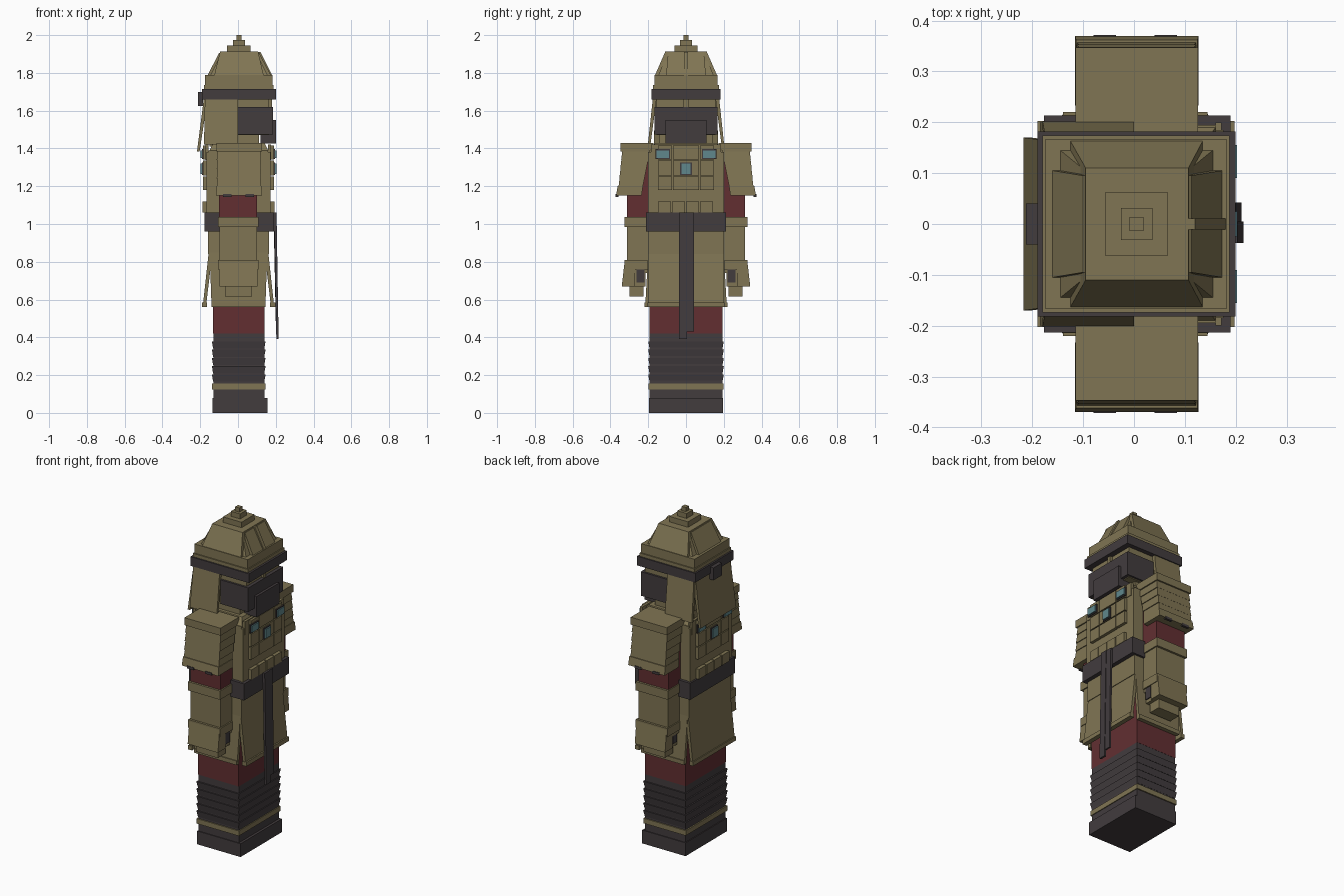
import bpy


def material(name, rgb):
    m = bpy.data.materials.new(name)
    m.diffuse_color = (*rgb, 1)
    return m


TAN = material("khaki cloth", (0.216, 0.178, 0.087))
DARK = material("dark leather", (0.054, 0.045, 0.048))
RED = material("dark red cloth", (0.122, 0.028, 0.031))
TEAL = material("teal glass", (0.117, 0.242, 0.262))


def taper(name, mat, z0, low, z1, high):
    """Six-sided block between two rectangles (x0, x1, y0, y1) at two heights."""
    verts = []
    for z, (x0, x1, y0, y1) in ((z0, low), (z1, high)):
        y0, y1 = min(y0, y1), max(y0, y1)
        verts += [(x0, y0, z), (x1, y0, z), (x1, y1, z), (x0, y1, z)]
    faces = [(3, 2, 1, 0), (4, 5, 6, 7)]
    faces += [(i, (i + 1) % 4, (i + 1) % 4 + 4, i + 4) for i in range(4)]
    me = bpy.data.meshes.new(name)
    me.from_pydata(verts, [], faces)
    me.materials.append(mat)
    ob = bpy.data.objects.new(name, me)
    bpy.context.collection.objects.link(ob)
    return ob


def box(name, mat, x0, x1, y0, y1, z0, z1):
    return taper(name, mat, z0, (x0, x1, y0, y1), z1, (x0, x1, y0, y1))


# Boots, wrapped shins and trousers
box("boot_sole", DARK, -0.135, 0.155, -0.197, 0.197, 0, 0.08)
box("boot", DARK, -0.13, 0.14, -0.192, 0.192, 0.08, 0.42)
box("boot_strap", TAN, -0.138, 0.145, -0.199, 0.199, 0.125, 0.155)
for i in range(5):
    z = 0.165 + i * 0.044
    taper("shin_wrap", DARK, z, (-0.132, 0.139, -0.193, 0.193),
          z + 0.038, (-0.138, 0.146, -0.2, 0.2))
box("trousers", RED, -0.133, 0.14, -0.193, 0.193, 0.42, 0.85)

# Coat skirt: hip block and four flared panels
box("coat_hips", TAN, -0.16, 0.165, -0.2, 0.2, 0.84, 0.97)
taper("skirt_front", TAN, 0.56, (0.175, 0.192, -0.2, 0.2), 0.85, (0.14, 0.16, -0.2, 0.2))
taper("skirt_back", TAN, 0.56, (-0.187, -0.17, -0.2, 0.2), 0.85, (-0.155, -0.135, -0.2, 0.2))
box("skirt_front_hem", TAN, 0.17, 0.198, -0.203, 0.203, 0.56, 0.585)
box("skirt_back_hem", TAN, -0.19, -0.165, -0.203, 0.203, 0.56, 0.585)
for s in (-1, 1):
    taper("skirt_side", TAN, 0.56, (-0.14, 0.145, s * 0.198, s * 0.216),
          0.85, (-0.15, 0.155, s * 0.18, s * 0.2))
    box("skirt_side_hem", TAN, -0.14, 0.145, s * 0.196, s * 0.22, 0.56, 0.585)

# Torso, belt and hanging strap
box("torso", TAN, -0.155, 0.16, -0.195, 0.195, 0.95, 1.39)
taper("collar", TAN, 1.39, (-0.15, 0.16, -0.19, 0.19), 1.43, (-0.13, 0.14, -0.16, 0.16))
box("belt", DARK, -0.177, 0.19, -0.213, 0.213, 0.96, 1.06)
taper("hanging_strap_long", DARK, 0.39, (0.203, 0.215, -0.037, 0.005),
      1.06, (0.19, 0.204, -0.037, 0.005))
taper("hanging_strap_short", DARK, 0.43, (0.201, 0.211, 0.005, 0.042),
      1.06, (0.188, 0.201, 0.005, 0.042))

# Vest with pouch grid on both faces (d = +1 front, -1 back)
for d, base in ((1, 0.16), (-1, -0.155)):
    def slab(name, mat, out0, out1, y0, y1, z0, z1):
        a, b = sorted((base + d * out0, base + d * out1))
        box(name, mat, a, b, y0, y1, z0, z1)

    slab("vest_plate", TAN, 0, 0.012, -0.2, 0.2, 1.06, 1.38)
    slab("vest_top", TAN, 0, 0.016, -0.185, 0.185, 1.34, 1.42)
    for z0, z1 in ((1.18, 1.252), (1.258, 1.335), (1.341, 1.415)):
        for y0, y1 in ((-0.147, -0.073), (-0.068, 0.068), (0.073, 0.147)):
            slab("chest_pouch", TAN, 0.01, 0.03, y0, y1, z0, z1)
    for i in range(4):
        y = -0.147 + i * 0.074
        slab("belt_pouch", TAN, 0.01, 0.032, y, y + 0.068, 1.06, 1.12)
    for y0, y1, z0, z1 in ((-0.155, -0.09, 1.35, 1.39), (0.09, 0.155, 1.35, 1.39),
                           (-0.025, 0.025, 1.265, 1.32)):
        slab("lens_frame", DARK, 0.028, 0.036, y0 - 0.006, y1 + 0.006, z0 - 0.006, z1 + 0.006)
        slab("lens", TEAL, 0.034, 0.043, y0, y1, z0, z1)

# Arms, shoulder armour and gloves
for s in (-1, 1):
    box("upper_arm", RED, -0.1, 0.1, s * 0.19, s * 0.312, 1.03, 1.39)
    box("forearm", TAN, -0.098, 0.1, s * 0.198, s * 0.312, 0.74, 1.04)
    box("elbow_cuff", TAN, -0.106, 0.108, s * 0.195, s * 0.325, 0.985, 1.038)
    # overlapping plates leaning outwards towards the bottom
    for i in range(4):
        z1, z0 = 1.39 - i * 0.05, 1.39 - (i + 1) * 0.05
        o1, o0 = 0.337 + i * 0.005, 0.343 + i * 0.005
        taper("shoulder_plate", TAN, z0, (-0.113, 0.123, s * (0.2 + i * 0.01), s * o0),
              z1, (-0.108, 0.118, s * (0.19 + i * 0.01), s * o1))
    box("shoulder_cap", TAN, -0.115, 0.126, s * 0.172, s * 0.347, 1.385, 1.43)
    taper("shoulder_rim", TAN, 1.15, (-0.116, 0.127, s * 0.235, s * 0.37),
          1.2, (-0.114, 0.125, s * 0.228, s * 0.362))
    for x in (-0.08, 0.04):
        box("shoulder_stud", DARK, x, x + 0.045, s * 0.358, s * 0.372, 1.143, 1.158)
    box("glove", TAN, -0.09, 0.095, s * 0.215, s * 0.3, 0.67, 0.8)
    box("glove_cuff", TAN, -0.105, 0.108, s * 0.205, s * 0.325, 0.76, 0.81)
    taper("hand_guard", TAN, 0.67, (-0.098, 0.104, s * 0.27, s * 0.34),
          0.8, (-0.098, 0.104, s * 0.27, s * 0.325))
    box("fingers", TAN, -0.07, 0.075, s * 0.225, s * 0.3, 0.615, 0.68)
    box("palm_patch", DARK, -0.095, 0.101, s * 0.22, s * 0.262, 0.69, 0.76)

# Head, mask and neck flaps
box("head", TAN, -0.165, 0.165, -0.155, 0.155, 1.47, 1.67)
box("neck", TAN, -0.15, 0.11, -0.14, 0.14, 1.41, 1.48)
box("mask", DARK, 0, 0.185, -0.167, 0.167, 1.475, 1.62)
box("mask_muzzle", DARK, 0.12, 0.2, -0.108, 0.108, 1.425, 1.55)
box("brow_pin", TAN, 0.16, 0.18, -0.012, 0.012, 1.62, 1.665)
taper("rear_flap", TAN, 1.385, (-0.217, -0.203, -0.17, 0.17),
      1.67, (-0.18, -0.16, -0.165, 0.165))
for s in (-1, 1):
    taper("side_flap", TAN, 1.42, (-0.18, 0.0, s * 0.188, s * 0.202),
          1.67, (-0.175, 0.0, s * 0.155, s * 0.175))

# Helmet: band, stepped brim, panelled dome and finial
box("helmet_band", DARK, -0.19, 0.2, -0.182, 0.182, 1.66, 1.715)
box("band_buckle", DARK, -0.212, -0.185, -0.04, 0.04, 1.625, 1.7)
box("helmet_rim", TAN, -0.18, 0.188, -0.174, 0.174, 1.71, 1.735)
box("helmet_brim", TAN, -0.174, 0.182, -0.167, 0.167, 1.73, 1.79)
taper("helmet_dome", TAN, 1.79, (-0.145, 0.155, -0.145, 0.145),
      1.9, (-0.09, 0.1, -0.1, 0.1))
taper("dome_panels_fore_aft", TAN, 1.79, (-0.16, 0.173, -0.105, 0.105),
      1.905, (-0.1, 0.112, -0.095, 0.095))
taper("dome_panels_sides", TAN, 1.79, (-0.125, 0.135, -0.163, 0.163),
      1.912, (-0.095, 0.107, -0.11, 0.11))
taper("dome_ridge", TAN, 1.79, (0.1, 0.18, -0.011, 0.011), 1.91, (0.09, 0.12, -0.011, 0.011))
for half, z0, z1 in ((0.062, 1.905, 1.945), (0.031, 1.945, 1.975), (0.014, 1.975, 2.0)):
    box("helmet_finial", TAN, 0.005 - half, 0.005 + half, -half, half, z0, z1)
